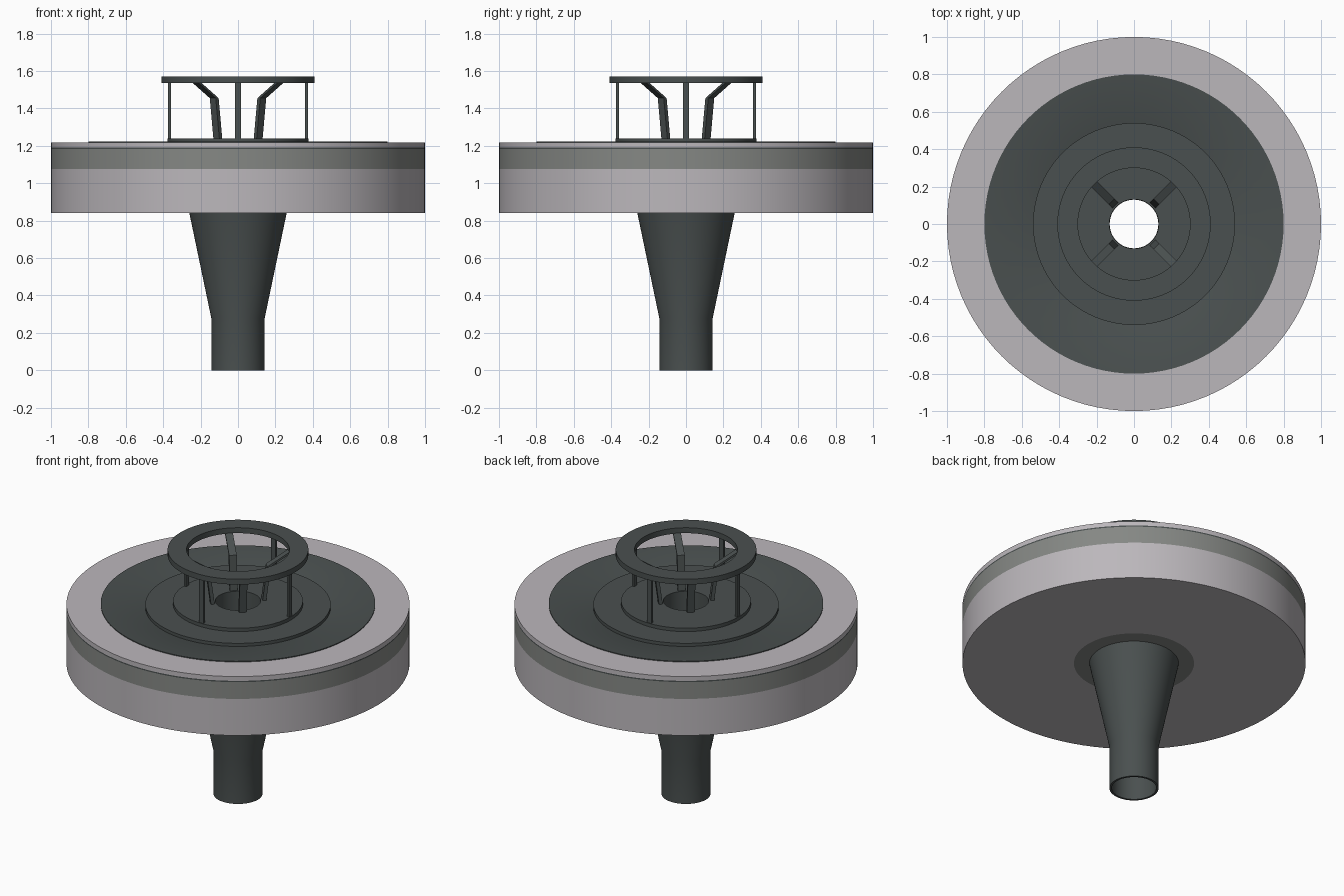
import bpy, math
from mathutils import Vector

if "Cube" in bpy.data.objects:
    bpy.data.objects.remove(bpy.data.objects["Cube"])


def material(name, rgb):
    m = bpy.data.materials.new(name)
    m.diffuse_color = (*rgb, 1)
    m.use_nodes = True
    m.node_tree.nodes["Principled BSDF"].inputs["Base Color"].default_value = m.diffuse_color
    return m


CONCRETE = material("pale concrete", (0.50, 0.475, 0.50))
INSULATION = material("grey green insulation", (0.235, 0.245, 0.232))
IRON = material("dark iron", (0.068, 0.08, 0.079))
SEGMENTS = 96


def make(name, verts, faces, mat):
    me = bpy.data.meshes.new(name)
    me.from_pydata(verts, [], faces)
    me.materials.append(mat)
    ob = bpy.data.objects.new(name, me)
    bpy.context.collection.objects.link(ob)
    bpy.ops.object.select_all(action='DESELECT')
    ob.select_set(True)
    bpy.context.view_layer.objects.active = ob
    bpy.ops.object.mode_set(mode='EDIT')
    bpy.ops.mesh.select_all(action='SELECT')
    bpy.ops.mesh.normals_make_consistent(inside=False)
    bpy.ops.object.mode_set(mode='OBJECT')
    bpy.ops.object.shade_smooth_by_angle(angle=math.radians(25))
    return ob


def lathe(name, profile, mat):
    """Revolve a closed (radius, z) profile around z."""
    n = len(profile)
    verts, faces = [], []
    for i in range(SEGMENTS):
        a = 2 * math.pi * i / SEGMENTS
        verts += [(r * math.cos(a), r * math.sin(a), z) for r, z in profile]
        j = (i + 1) % SEGMENTS
        faces += [(i * n + k, j * n + k, j * n + (k + 1) % n, i * n + (k + 1) % n)
                  for k in range(n)]
    return make(name, verts, faces, mat)


def ring(name, r_in, r_out, z0, z1, mat):
    return lathe(name, [(r_in, z0), (r_out, z0), (r_out, z1), (r_in, z1)], mat)


def bar(name, path, width, thick, angle):
    """Flat bar following (radius, z) points, turned to an angle."""
    rad = Vector((math.cos(angle), math.sin(angle), 0))
    tan = Vector((-rad.y, rad.x, 0))
    verts = []
    for r, z in path:
        for dr, dt in ((-1, -1), (1, -1), (1, 1), (-1, 1)):
            verts.append(rad * (r + dr * thick / 2) + tan * (dt * width / 2)
                         + Vector((0, 0, z)))
    n = len(path)
    faces = [(0, 1, 2, 3), tuple(4 * (n - 1) + k for k in range(4))]
    for s in range(n - 1):
        faces += [(4 * s + k, 4 * s + (k + 1) % 4,
                   4 * s + 4 + (k + 1) % 4, 4 * s + 4 + k) for k in range(4)]
    return make(name, verts, faces, IRON)


# Roof layers
ring("concrete_slab", 0.35, 1.0, 0.84, 1.075, CONCRETE)
ring("insulation_layer", 0.35, 1.0, 1.075, 1.183, INSULATION)
ring("slab_opening_fill", 0.2, 0.35, 0.84, 1.075, INSULATION)
ring("membrane", 0.5, 1.0, 1.183, 1.191, IRON)
ring("top_screed", 0.79, 1.0, 1.191, 1.219, CONCRETE)

# Shallow dished sheet falling to the drain
lathe("sloped_sheet", [(0.5, 1.188), (0.8, 1.191), (0.8, 1.224), (0.52, 1.196)], IRON)

# Drain body: flange, funnel and pipe
ring("clamping_flange", 0.132, 0.54, 1.17, 1.218, IRON)
lathe("drain_funnel", [(0.13, 0), (0.143, 0), (0.143, 0.28), (0.26, 0.84),
                       (0.33, 1.17), (0.132, 1.17), (0.132, 1.10), (0.13, 0.28)], IRON)

# Leaf guard
ring("guard_base", 0.132, 0.378, 1.218, 1.24, IRON)
ring("guard_top_ring", 0.30, 0.41, 1.535, 1.57, IRON)
for i in range(4):
    a = i * math.pi / 2
    bar(f"guard_post_{i}", [(0.366, 1.235), (0.366, 1.54)], 0.03, 0.016, a)
    bar(f"guard_strut_{i}", [(0.152, 1.235), (0.18, 1.455), (0.315, 1.54)],
        0.045, 0.022, a + math.pi / 4)
